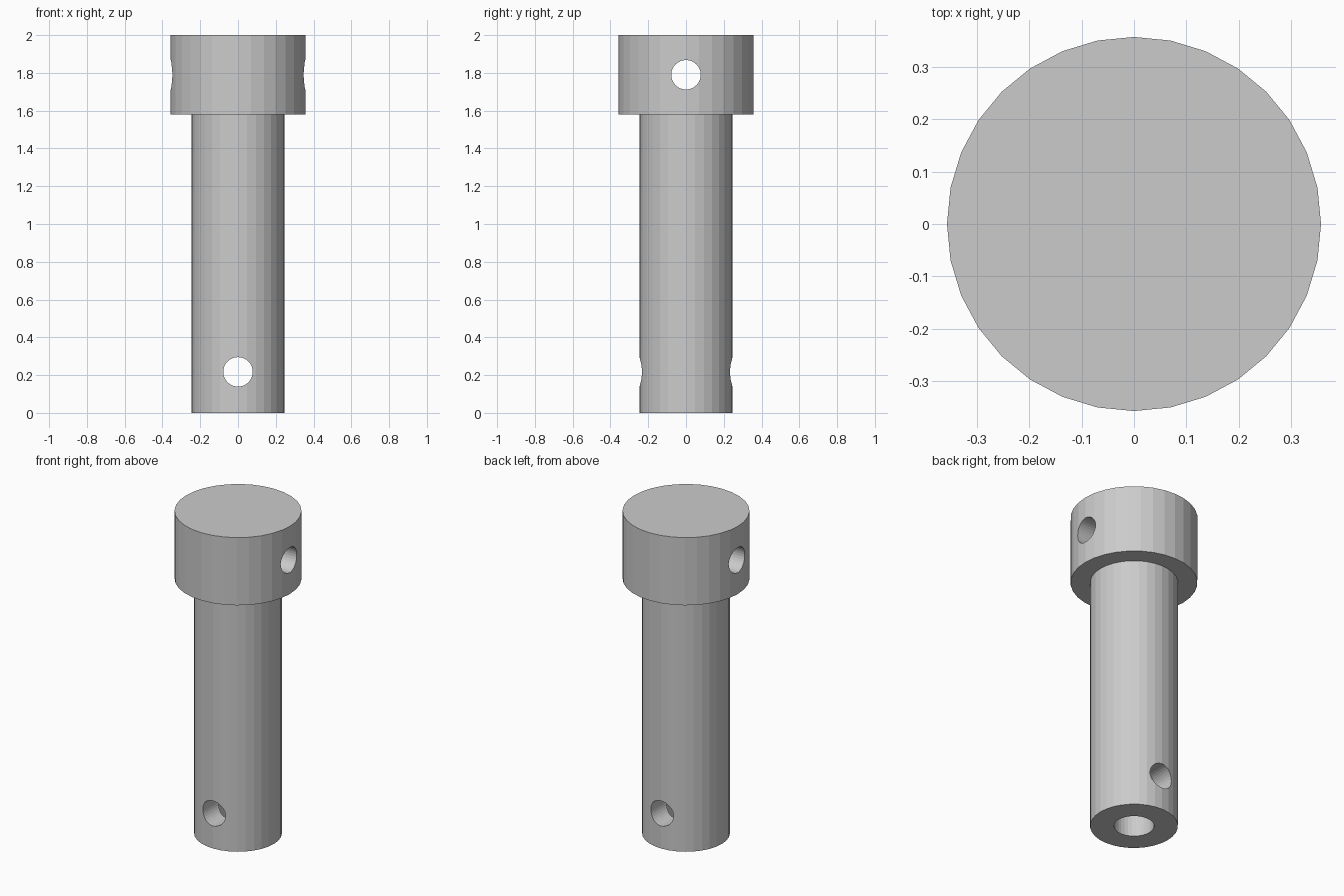
import bpy
import bmesh
import math
from mathutils import Vector, Matrix

default = bpy.data.objects.get("Cube")
if default:
    bpy.data.objects.remove(default, do_unlink=True)

SIDES = 32
HOLE_RADIUS = 0.078

grey = bpy.data.materials.new("plain grey")
grey.use_nodes = True
colour = (0.6, 0.6, 0.6, 1)
grey.diffuse_color = colour
grey.node_tree.nodes["Principled BSDF"].inputs["Base Color"].default_value = colour


def add_object(name, bm):
    bmesh.ops.recalc_face_normals(bm, faces=bm.faces)
    mesh = bpy.data.meshes.new(name)
    bm.to_mesh(mesh)
    bm.free()
    mesh.materials.append(grey)
    obj = bpy.data.objects.new(name, mesh)
    bpy.context.collection.objects.link(obj)
    return obj


def lathe(name, profile):
    """Spin a closed (radius, height) profile about the z axis."""
    bm = bmesh.new()
    verts = [bm.verts.new((r, 0, z)) for r, z in profile]
    edges = [bm.edges.new(pair) for pair in zip(verts, verts[1:])]
    bmesh.ops.spin(bm, geom=verts + edges, cent=(0, 0, 0), axis=(0, 0, 1),
                   angle=math.tau, steps=SIDES, use_duplicate=False)
    bmesh.ops.remove_doubles(bm, verts=bm.verts, dist=0.0001)
    # Merge the flat end fans into single discs
    bmesh.ops.dissolve_limit(bm, angle_limit=0.01, verts=bm.verts, edges=bm.edges)
    return add_object(name, bm)


def drill(target, height, axis):
    """Cut a round hole right through the target along a level axis."""
    bm = bmesh.new()
    turn = Vector((0, 0, 1)).rotation_difference(Vector(axis)).to_matrix().to_4x4()
    bmesh.ops.create_cone(bm, cap_ends=True, segments=SIDES, depth=1,
                          radius1=HOLE_RADIUS, radius2=HOLE_RADIUS,
                          matrix=Matrix.Translation((0, 0, height)) @ turn)
    cutter = add_object("hole_cutter", bm)
    cutter.hide_render = True
    cut = target.modifiers.new("cross hole", "BOOLEAN")
    cut.operation = "DIFFERENCE"
    cut.solver = "EXACT"
    cut.object = cutter
    bpy.context.view_layer.objects.active = target
    bpy.ops.object.modifier_apply(modifier=cut.name)
    bpy.data.objects.remove(cutter, do_unlink=True)


# Headed pin with a blind bore in its lower end
pin = lathe("headed_pin", [
    (0, 0.43), (0.113, 0.43), (0.113, 0),    # blind bore
    (0.247, 0), (0.247, 1.58),               # shaft
    (0.357, 1.58), (0.357, 2), (0, 2),       # head
])

# Cross holes: front to back in the shaft, side to side in the head
drill(pin, 0.217, (0, 1, 0))
drill(pin, 1.79, (1, 0, 0))
